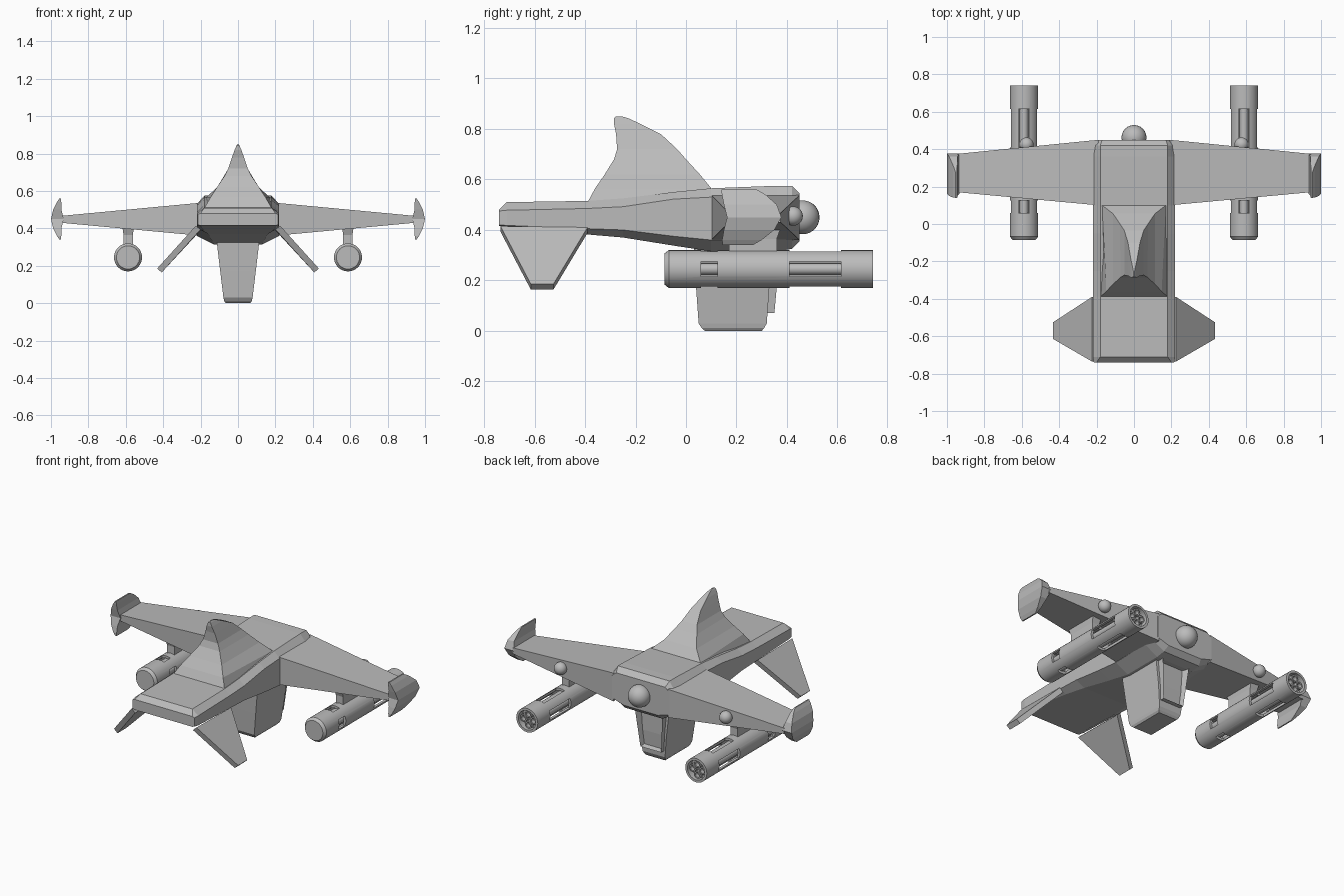
import bpy, bmesh, math
from mathutils import Matrix

if "Cube" in bpy.data.objects:
    bpy.data.objects.remove(bpy.data.objects["Cube"])

grey = bpy.data.materials.new("hull_grey")
grey.diffuse_color = (0.5, 0.5, 0.5, 1)
grey.use_nodes = True
grey.node_tree.nodes["Principled BSDF"].inputs["Base Color"].default_value = grey.diffuse_color


def finish(name, bm, smooth=False):
    bmesh.ops.recalc_face_normals(bm, faces=bm.faces)
    mesh = bpy.data.meshes.new(name)
    bm.to_mesh(mesh)
    bm.free()
    mesh.materials.append(grey)
    obj = bpy.data.objects.new(name, mesh)
    bpy.context.collection.objects.link(obj)
    if smooth:
        shade(obj)
    return obj


def shade(obj):
    bpy.ops.object.select_all(action='DESELECT')
    obj.select_set(True)
    bpy.context.view_layer.objects.active = obj
    bpy.ops.object.shade_smooth_by_angle(angle=math.radians(35))


def loft_bm(rings):
    """Skin a list of equal-length point rings and cap both ends."""
    bm = bmesh.new()
    rows = [[bm.verts.new(p) for p in ring] for ring in rings]
    n = len(rows[0])
    for a, b in zip(rows, rows[1:]):
        for i in range(n):
            bm.faces.new((a[i], a[(i + 1) % n], b[(i + 1) % n], b[i]))
    bm.faces.new(rows[0])
    bm.faces.new(rows[-1])
    return bm


def slab(z, y0, y1, x0, x1, x2=None, x3=None):
    """Horizontal four-point ring: x0..x1 at y0 and x2..x3 at y1."""
    x2, x3 = (x0, x1) if x2 is None else (x2, x3)
    return [(x0, y0, z), (x1, y0, z), (x3, y1, z), (x2, y1, z)]


def flip(rings, s):
    return [[(s * x, y, z) for x, y, z in r] for r in rings]


def ball(name, loc, r):
    bm = bmesh.new()
    bmesh.ops.create_uvsphere(bm, u_segments=24, v_segments=14, radius=r,
                              matrix=Matrix.Translation(loc))
    return finish(name, bm, True)


def tube(x, z, sections, n=32):
    """Solid of revolution about y from (y, radius) sections."""
    return loft_bm([[(x + r * math.cos(2 * math.pi * i / n), y,
                      z + r * math.sin(2 * math.pi * i / n)) for i in range(n)]
                    for y, r in sections])


def box(bm, c, size):
    bmesh.ops.create_cube(bm, size=1, matrix=Matrix.Translation(c) @ Matrix.Diagonal((*size, 1)))


def cut(obj, cutter):
    cutter.hide_render = True
    cutter.hide_viewport = True
    m = obj.modifiers.new("cut", 'BOOLEAN')
    m.operation = 'DIFFERENCE'
    m.solver = 'EXACT'
    m.object = cutter


# Fuselage: y, top half-width, top z, side half-width, shoulder z, lower side z, keel half-width, keel z
stations = [
    (-.74, .20, .48, .215, .475, .42, .20, .415),
    (-.71, .18, .51, .22, .478, .418, .20, .412),
    (-.39, .18, .515, .22, .485, .405, .18, .382),
    (-.25, .18, .525, .22, .492, .40, .16, .370),
    (-.05, .18, .55, .22, .522, .375, .14, .338),
    (.10, .18, .565, .22, .53, .36, .13, .315),
    (.36, .18, .575, .22, .53, .365, .13, .315),
    (.42, .18, .575, .21, .53, .37, .13, .325),
    (.45, .17, .545, .20, .52, .38, .12, .355)]
body = []
for y, wt, zt, ws, zs, zl, wb, zb in stations:
    right = [(wt, y, zt), (ws, y, zs), (ws, y, zl), (wb, y, zb)]
    body.append(right + [(-x, y, z) for x, y, z in reversed(right)])
finish("fuselage", loft_bm(body))

# Swept dorsal fin: z, rear y, front y, rear half-width, front half-width
fin = [(.50, -.395, .13, .185, .18), (.565, -.36, .10, .148, .17),
       (.62, -.322, .055, .112, .112), (.68, -.285, .0, .072, .075),
       (.72, -.273, -.035, .052, .052), (.78, -.277, -.10, .032, .032),
       (.82, -.285, -.18, .018, .018), (.843, -.285, -.23, .008, .008),
       (.85, -.277, -.255, .003, .003)]
finish("dorsal_fin", loft_bm([slab(z, a, b, -w, w, -v, v) for z, a, b, w, v in fin]))

# Nose sensor
ball("nose_sensor", (0, .462, .45), .067)

# Belly scoop body
finish("belly_scoop", loft_bm([
    slab(.34, .03, .33, -.115, .115), slab(.17, .04, .33, -.095, .095),
    slab(.03, .05, .32, -.078, .078), slab(.012, .062, .31, -.074, .074),
    slab(0, .075, .30, -.065, .065)]))

# Scoop intake rim with a recessed mouth
bm = loft_bm([slab(.07, .30, .35, -.072, .072), slab(.34, .30, .375, -.098, .098)])
bm.normal_update()
bmesh.ops.recalc_face_normals(bm, faces=bm.faces)
mouth = max(bm.faces, key=lambda f: f.normal.y)
bmesh.ops.inset_region(bm, faces=[mouth], thickness=.022)
bmesh.ops.translate(bm, verts=mouth.verts, vec=(0, -.045, 0))
finish("intake_rim", bm)

for s, side in ((1, "right"), (-1, "left")):
    # Tapered wing
    root = [(.19, .10, .36), (.19, .10, .538), (.19, .45, .538), (.19, .45, .36)]
    tip = [(.945, .17, .43), (.945, .17, .467), (.945, .375, .467), (.945, .375, .43)]
    finish(side + "_wing", loft_bm(flip([root, tip], s)))

    # Crescent winglet
    winglet = [slab(.34, .145, .265, .947, .955), slab(.36, .143, .30, .945, .968),
               slab(.40, .15, .35, .944, .988), slab(.45, .163, .378, .932, 1.0),
               slab(.50, .15, .36, .944, .988), slab(.54, .142, .315, .945, .968),
               slab(.56, .14, .28, .947, .955)]
    finish(side + "_winglet", loft_bm(flip(winglet, s)))

    # Drooping tail plane
    top = [(.225, -.735, .415), (.225, -.39, .41), (.432, -.525, .186), (.432, -.615, .186)]
    bottom = [(x - .024, y, z - .022) for x, y, z in top]
    finish(side + "_tail_plane", loft_bm(flip([top, bottom], s)))

    # Wing sensor on the leading edge
    ball(side + "_wing_sensor", (s * .575, .425, .455), .038)

    # Pod pylon
    finish(side + "_pylon", loft_bm(flip([
        slab(.30, .17, .36, .562, .612), slab(.365, .17, .36, .562, .612),
        slab(.42, .15, .38, .555, .62)], s)))

    # Gun pod, hollowed from the muzzle and slotted on four sides
    px, pz = s * .588, .245
    pod = finish(side + "_gun_pod", tube(px, pz, [
        (-.085, .062), (-.068, .075), (.74, .075)]))
    bore = finish(side + "_bore_cutter", tube(px, pz, [(.02, .06), (.80, .06)]))
    bm = bmesh.new()
    for y0, y1 in ((.06, .125), (.41, .615)):
        for dx, dz in ((1, 0), (-1, 0), (0, 1), (0, -1)):
            box(bm, (px + dx * .075, (y0 + y1) / 2, pz + dz * .075),
                (.06, y1 - y0, .06))
    slots = finish(side + "_slot_cutter", bm)
    cut(pod, bore)
    cut(pod, slots)
    shade(pod)

    # Barrel cluster inside the pod
    for i in range(4):
        a = math.pi / 2 * i
        x, z = px + .034 * math.cos(a), pz + .034 * math.sin(a)
        finish(f"{side}_barrel_{i + 1}", tube(x, z, [
            (.02, .023), (.725, .023), (.725, .015), (.66, .015)], 16), True)
    finish(side + "_barrel_plate", tube(px, pz, [(.69, .062), (.70, .062)]))
